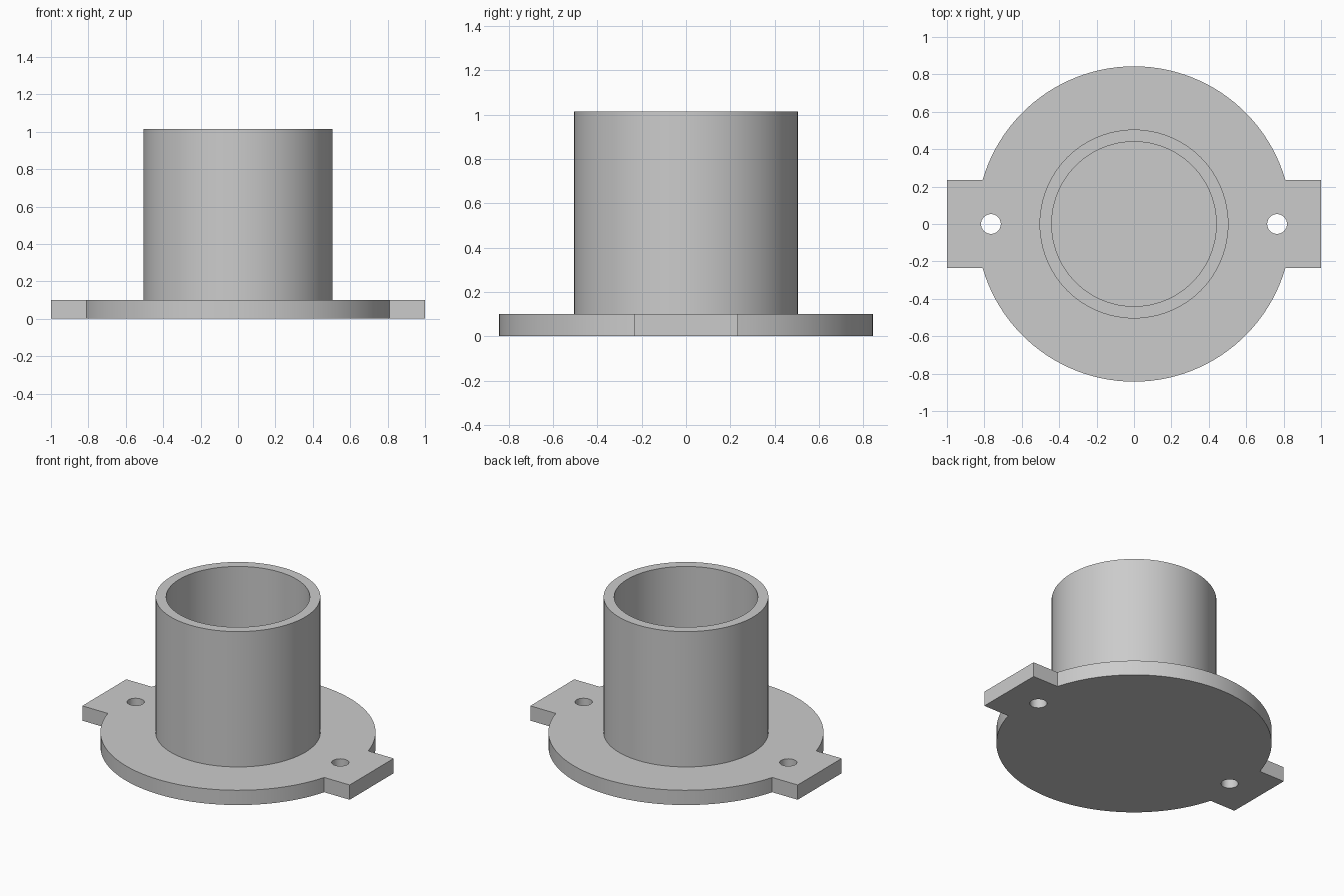
import bpy, bmesh, math

cube = bpy.data.objects.get("Cube")
if cube:
    bpy.data.objects.remove(cube, do_unlink=True)

FLANGE_R, FLANGE_H = 0.843, 0.10
TAB_X, TAB_Y = 1.0, 0.235
HOLE_X, HOLE_R = 0.765, 0.053
TUBE_R, BORE_R, TUBE_TOP = 0.505, 0.44, 1.015
SEGS = 96

grey = bpy.data.materials.new("plain grey")
grey.use_nodes = True
colour = (0.6, 0.6, 0.6, 1)
grey.diffuse_color = colour
grey.node_tree.nodes["Principled BSDF"].inputs["Base Color"].default_value = colour


def make_object(name, bm):
    bmesh.ops.recalc_face_normals(bm, faces=bm.faces)
    mesh = bpy.data.meshes.new(name)
    bm.to_mesh(mesh)
    bm.free()
    mesh.materials.append(grey)
    obj = bpy.data.objects.new(name, mesh)
    bpy.context.collection.objects.link(obj)
    return obj


def activate(obj):
    bpy.ops.object.select_all(action="DESELECT")
    obj.select_set(True)
    bpy.context.view_layer.objects.active = obj


def smooth(obj):
    activate(obj)
    bpy.ops.object.shade_smooth_by_angle(angle=math.radians(30))


def prism(name, outline, z0, z1):
    bm = bmesh.new()
    face = bm.faces.new([bm.verts.new((x, y, z0)) for x, y in outline])
    grown = bmesh.ops.extrude_face_region(bm, geom=[face], use_keep_orig=True)
    top = [v for v in grown["geom"] if isinstance(v, bmesh.types.BMVert)]
    bmesh.ops.translate(bm, verts=top, vec=(0, 0, z1 - z0))
    return make_object(name, bm)


def arc(cx, radius, start, end, steps):
    angles = [start + (end - start) * i / steps for i in range(steps + 1)]
    return [(cx + radius * math.cos(a), radius * math.sin(a)) for a in angles]


# Round flange with a square tab on each side, as one outline
a = math.asin(TAB_Y / FLANGE_R)
outline = arc(0, FLANGE_R, a, math.pi - a, SEGS // 2)
outline += [(-TAB_X, TAB_Y), (-TAB_X, -TAB_Y)]
outline += arc(0, FLANGE_R, math.pi + a, 2 * math.pi - a, SEGS // 2)
outline += [(TAB_X, -TAB_Y), (TAB_X, TAB_Y)]
flange = prism("flange", outline, 0, FLANGE_H)

# Screw holes through the tabs
for side in (-1, 1):
    circle = arc(side * HOLE_X, HOLE_R, 0, 2 * math.pi, 32)[:-1]
    cutter = prism("hole_cutter", circle, -FLANGE_H, 2 * FLANGE_H)
    cutter.hide_render = True
    activate(flange)
    cut = flange.modifiers.new("screw_hole", "BOOLEAN")
    cut.operation = "DIFFERENCE"
    cut.solver = "EXACT"
    cut.object = cutter
    bpy.ops.object.modifier_apply(modifier=cut.name)
    bpy.data.objects.remove(cutter, do_unlink=True)
smooth(flange)

# Open tube standing on the flange, which closes its bottom
bm = bmesh.new()
profile = [(TUBE_R, FLANGE_H), (TUBE_R, TUBE_TOP), (BORE_R, TUBE_TOP), (BORE_R, FLANGE_H)]
rings = [[bm.verts.new((x, y, z)) for x, y in arc(0, r, 0, 2 * math.pi, SEGS)[:-1]]
         for r, z in profile]
for low, high in zip(rings, rings[1:]):
    for i in range(SEGS):
        j = (i + 1) % SEGS
        bm.faces.new((low[i], low[j], high[j], high[i]))
tube = make_object("tube", bm)
# Outward on the outside wall, inward on the bore
wall = tube.data.polygons[0]
if wall.normal.x * wall.center.x + wall.normal.y * wall.center.y < 0:
    tube.data.flip_normals()
smooth(tube)
